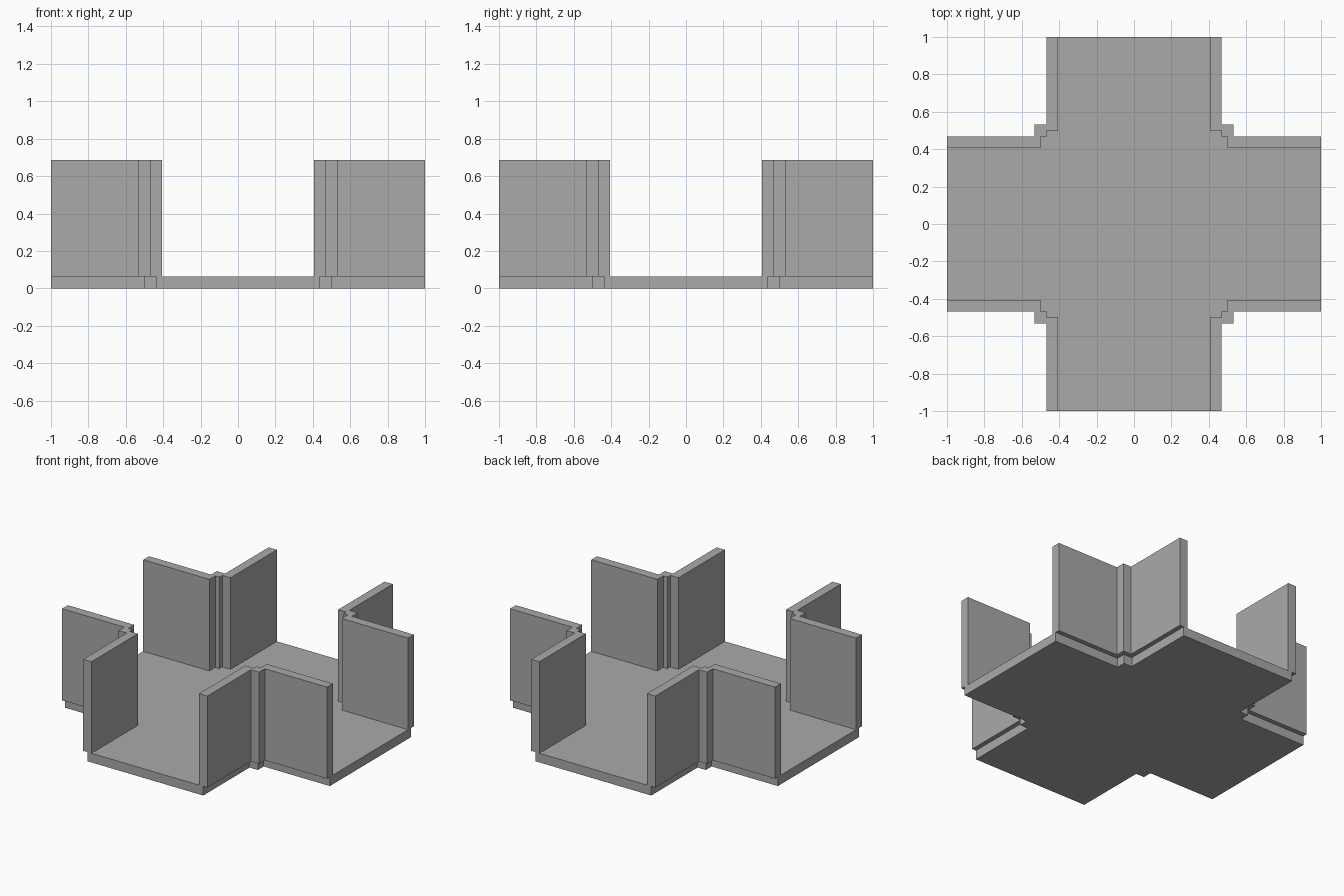
import bpy, bmesh

if "Cube" in bpy.data.objects:
    bpy.data.objects.remove(bpy.data.objects["Cube"])

T = 0.0625          # floor thickness
TOP = 0.6875        # top of the walls

grey = bpy.data.materials.new("plain grey")
grey.diffuse_color = (0.4, 0.4, 0.4, 1)
grey.use_nodes = True
grey.node_tree.nodes["Principled BSDF"].inputs["Base Color"].default_value = grey.diffuse_color


def prism(name, outline, z0, z1):
    """Extrude a closed counter-clockwise outline from z0 to z1."""
    bm = bmesh.new()
    face = bm.faces.new([bm.verts.new((x, y, z0)) for x, y in outline])
    ext = bmesh.ops.extrude_face_region(bm, geom=[face], use_keep_orig=True)
    verts = [v for v in ext["geom"] if isinstance(v, bmesh.types.BMVert)]
    bmesh.ops.translate(bm, verts=verts, vec=(0, 0, z1 - z0))
    bmesh.ops.recalc_face_normals(bm, faces=bm.faces)
    mesh = bpy.data.meshes.new(name)
    bm.to_mesh(mesh)
    bm.free()
    mesh.materials.append(grey)
    obj = bpy.data.objects.new(name, mesh)
    bpy.context.collection.objects.link(obj)
    return obj


def turned(points, k):
    """Turn points by k quarter turns about the centre."""
    for _ in range(k):
        points = [(-y, x) for x, y in points]
    return points


# Cross-shaped floor with a small square step in each inner corner
a, b = 0.4375, 0.5
quarter = [(1, a), (b, a), (b, b), (a, b), (a, 1)]
prism("floor", [p for k in range(4) for p in turned(quarter, k)], 0, T)

# Corner walls: two arms meeting at a square post, overhanging the floor edge
i, o, p = 0.40625, 0.46875, 0.53125
wall = [(1, i), (1, o), (p, o), (p, p), (o, p), (o, 1),
        (i, 1), (i, b), (o, b), (o, o), (b, o), (b, i)]
for k in range(4):
    prism(f"corner_wall_{k + 1}", turned(wall, k), T, TOP)
